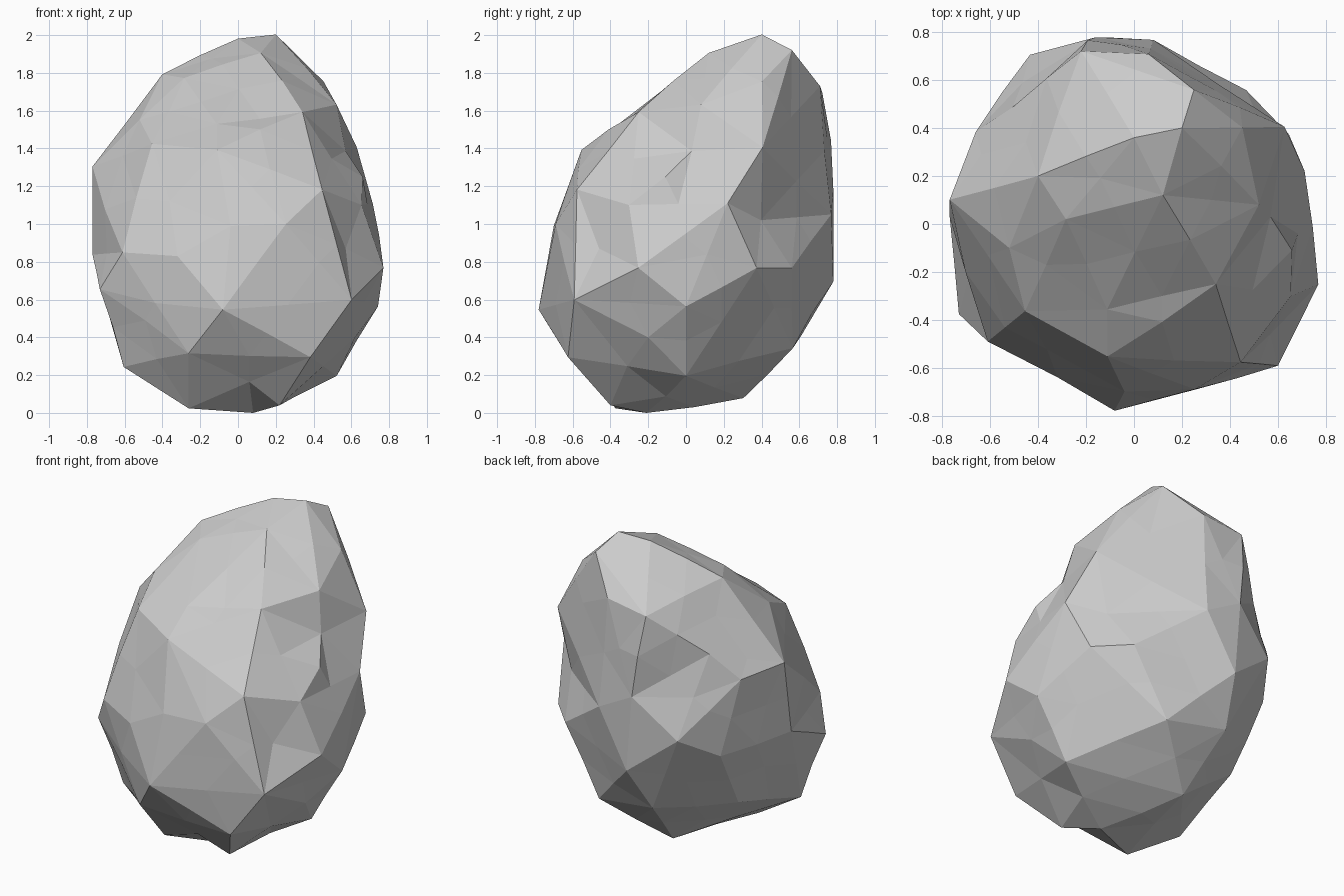
import bpy
import bmesh
import random
from mathutils import Vector

if "Cube" in bpy.data.objects:
    bpy.data.objects.remove(bpy.data.objects["Cube"])

random.seed(4)
CENTRE = Vector((0, 0, 1))

# Main corners of the boulder, from the crown down to the base
CORNERS = [
    # crown
    (.2, .4, 2), (0, .36, 1.98), (.12, .12, 1.9), (-.4, .2, 1.79),
    (.25, .56, 1.92), (.45, .4, 1.75),
    # small dent and the sloping front shoulder
    (-.28, .02, 1.76), (-.11, -.35, 1.52), (-.2, -.1, 1.6), (.34, -.25, 1.59),
    (-.45, -.36, 1.42), (-.11, -.55, 1.39), (.52, .08, 1.63), (-.52, -.1, 1.55),
    (-.22, .72, 1.69), (.06, .7, 1.72), (-.5, .48, 1.43),
    # upper belly
    (.62, .4, 1.4), (.56, .03, 1.38), (.71, .22, 1.11), (.65, -.3, 1.1),
    (.44, -.57, 1.18), (.25, -.68, 1), (-.65, .38, 1.27), (-.77, .1, 1.3),
    (-.16, .79, 1.18), (.08, .76, 1.05), (.53, .39, 1.02),
    # lower belly
    (.77, -.25, .77), (.6, -.59, .6), (-.08, -.78, .55), (-.61, -.49, .85),
    (-.72, -.37, .66), (-.77, .03, .84), (-.43, .7, .94), (-.58, .48, .8),
    (-.12, .77, .7), (.64, .37, .77), (.46, .55, .77), (.73, 0, .57),
    # base
    (.38, -.62, .3), (-.26, -.62, .32), (-.6, -.3, .25), (-.26, -.37, .03),
    (.08, -.21, 0), (.52, 0, .2), (-.12, .3, .09), (-.19, .61, .41),
    (-.54, .24, .4), (.22, .56, .35),
]

# Chips pulled to definite places: side hollow, ledge, front face, underside
CHIPS = [(.57, -.46, .87), (.66, -.11, 1.25), (-.04, -.7, .99),
         (-.32, -.64, .83), (.62, -.2, .4), (.22, -.4, .04)]

# Skin the corners: hull them on a near-sphere so shallow hollows survive
bm = bmesh.new()
home = {}
for corner in CORNERS:
    offset = Vector(corner) - CENTRE
    vert = bm.verts.new(offset.normalized() * offset.length ** 0.3)
    home[vert] = Vector(corner)
bmesh.ops.convex_hull(bm, input=list(bm.verts))
for vert in bm.verts:
    vert.co = home[vert]

# Break the longer facets with slightly raised, irregular chips
long_edges = [e for e in bm.edges if e.calc_length() > 0.42]
bmesh.ops.subdivide_edges(bm, edges=long_edges, cuts=1)
chips = [v for v in bm.verts if v not in home]
for vert in chips:
    vert.co += (vert.co - CENTRE).normalized() * random.uniform(0, 0.015)
    vert.co.z = max(vert.co.z, 0)
    vert.co.x = max(-.77, min(.77, vert.co.x))
    vert.co.y = max(-.78, min(.78, vert.co.y))
for target in map(Vector, CHIPS):
    nearest = min(chips, key=lambda v: (v.co - target).length)
    if (nearest.co - target).length < 0.2:
        nearest.co = target
bmesh.ops.triangulate(bm, faces=bm.faces[:])
bmesh.ops.recalc_face_normals(bm, faces=bm.faces[:])

# Flat-shaded boulder object
mesh = bpy.data.meshes.new("boulder")
bm.to_mesh(mesh)
bm.free()
boulder = bpy.data.objects.new("boulder", mesh)
bpy.context.collection.objects.link(boulder)
